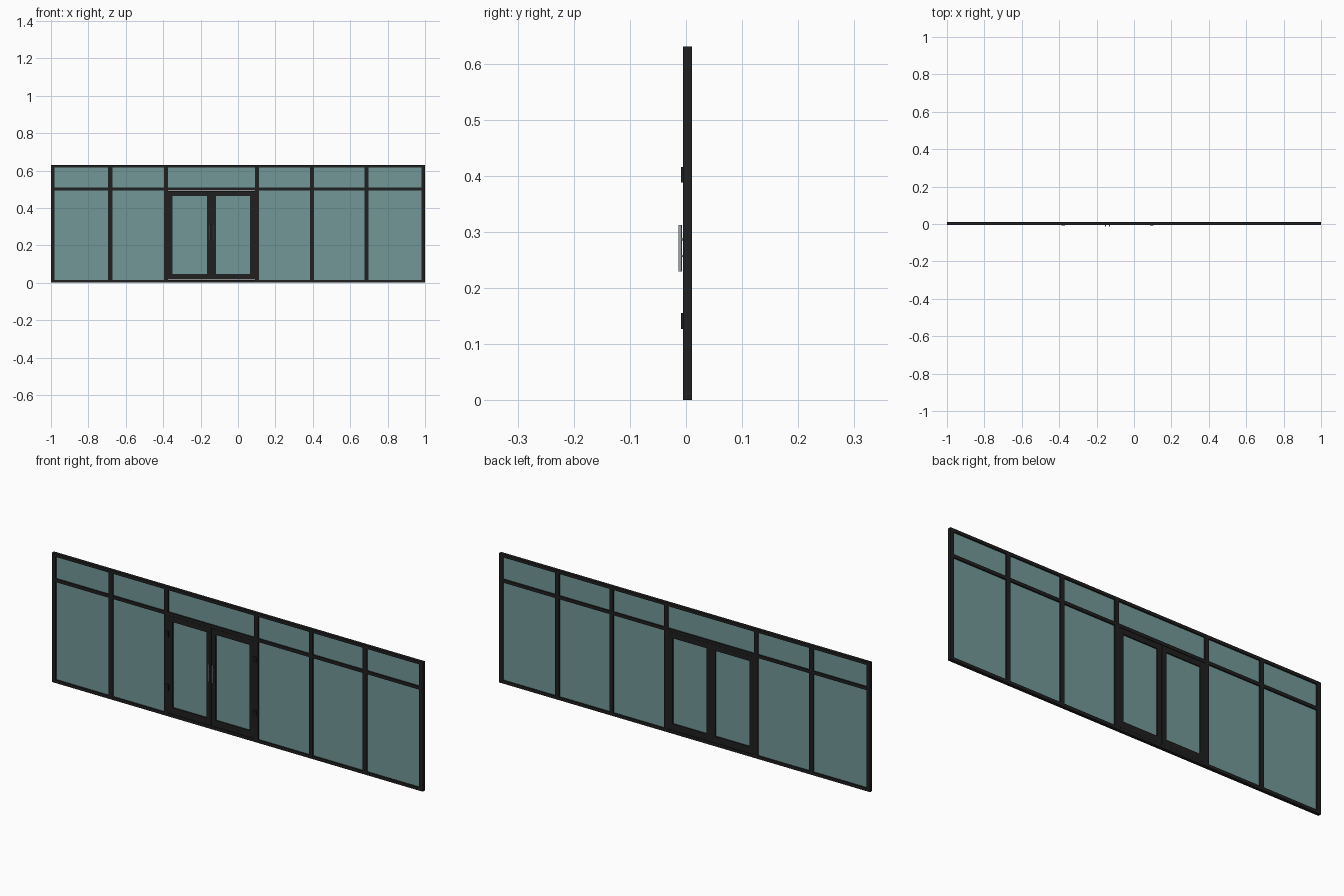
import bpy, bmesh, math
from mathutils import Matrix

if "Cube" in bpy.data.objects:
    bpy.data.objects.remove(bpy.data.objects["Cube"])


def material(name, r, g, b, a=1.0):
    m = bpy.data.materials.new(name)
    m.diffuse_color = (r, g, b, a)
    m.use_nodes = True
    m.node_tree.nodes["Principled BSDF"].inputs["Base Color"].default_value = m.diffuse_color
    return m


FRAME = material("dark_frame", 0.014, 0.014, 0.014)
GLASS = material("tinted_glass", 0.17, 0.31, 0.31, 0.8)
STEEL = material("handle_steel", 0.36, 0.41, 0.41)


def finish(name, bm, mat):
    me = bpy.data.meshes.new(name)
    bm.to_mesh(me)
    bm.free()
    me.materials.append(mat)
    ob = bpy.data.objects.new(name, me)
    bpy.context.collection.objects.link(ob)
    return ob


def box(name, x, y, z, mat):
    """Box from (min, max) ranges on each axis."""
    bm = bmesh.new()
    size = [r[1] - r[0] for r in (x, y, z)]
    mid = [sum(r) / 2 for r in (x, y, z)]
    bmesh.ops.create_cube(bm, size=1, matrix=Matrix.Translation(mid) @ Matrix.Diagonal((*size, 1)))
    return finish(name, bm, mat)


def rod(name, centre, radius, length, mat, along_y=False):
    bm = bmesh.new()
    rot = Matrix.Rotation(math.pi / 2, 4, 'X') if along_y else Matrix()
    bmesh.ops.create_cone(bm, cap_ends=True, segments=12, radius1=radius, radius2=radius,
                          depth=length, matrix=Matrix.Translation(centre) @ rot)
    for f in bm.faces:
        f.smooth = len(f.verts) == 4
    return finish(name, bm, mat)


DEPTH = (-0.005, 0.011)
PANE = (0.0015, 0.0045)
TOP = 0.63
# Left and right edge of every upright
uprights = [(-1, -0.98), (-0.694, -0.671), (-0.395, -0.374), (0.09, 0.111),
            (0.385, 0.406), (0.676, 0.698), (0.98, 1)]
DOOR_BAY = 2

# Uprights and full-width top rail
for i, x in enumerate(uprights):
    box(f"upright_{i}", x, DEPTH, (0, TOP), FRAME)

# Rails and panes between each pair of uprights
for i, (a, b) in enumerate(zip(uprights, uprights[1:])):
    x = (a[1], b[0])
    box(f"top_rail_{i}", x, DEPTH, (0.615, TOP), FRAME)
    box(f"transom_{i}", x, DEPTH, (0.492, 0.508), FRAME)
    box(f"sill_{i}", x, DEPTH, (0, 0.015), FRAME)
    box(f"upper_glass_{i}", x, PANE, (0.508, 0.615), GLASS)
    if i != DOOR_BAY:
        box(f"lower_glass_{i}", x, PANE, (0.015, 0.492), GLASS)

# Double doors, one leaf per side of the centre line
MID = -0.142
LEAF = (-0.004, 0.010)
for side, label in ((-1, "left"), (1, "right")):
    def span(near, far):
        return tuple(sorted((MID + side * near, MID + side * far)))

    box(f"{label}_meeting_stile", span(0.0008, 0.024), LEAF, (0.016, 0.491), FRAME)
    box(f"{label}_hinge_stile", span(0.207, 0.2318), LEAF, (0.016, 0.491), FRAME)
    box(f"{label}_door_top_rail", span(0.024, 0.207), LEAF, (0.465, 0.491), FRAME)
    box(f"{label}_door_bottom_rail", span(0.024, 0.207), LEAF, (0.016, 0.048), FRAME)
    box(f"{label}_door_glass", span(0.024, 0.207), PANE, (0.048, 0.465), GLASS)

    # Pull handle with two standoffs
    hx = MID + side * 0.011
    rod(f"{label}_handle", (hx, -0.0105, 0.271), 0.003, 0.083, STEEL)
    for z in (0.257, 0.287):
        rod(f"{label}_handle_standoff", (hx, -0.006, z), 0.002, 0.006, STEEL, True)

    # Hinges at the outer edge of the leaf
    for z in (0.141, 0.402):
        box(f"{label}_hinge", span(0.228, 0.245), (-0.009, -0.004), (z - 0.014, z + 0.014), FRAME)
